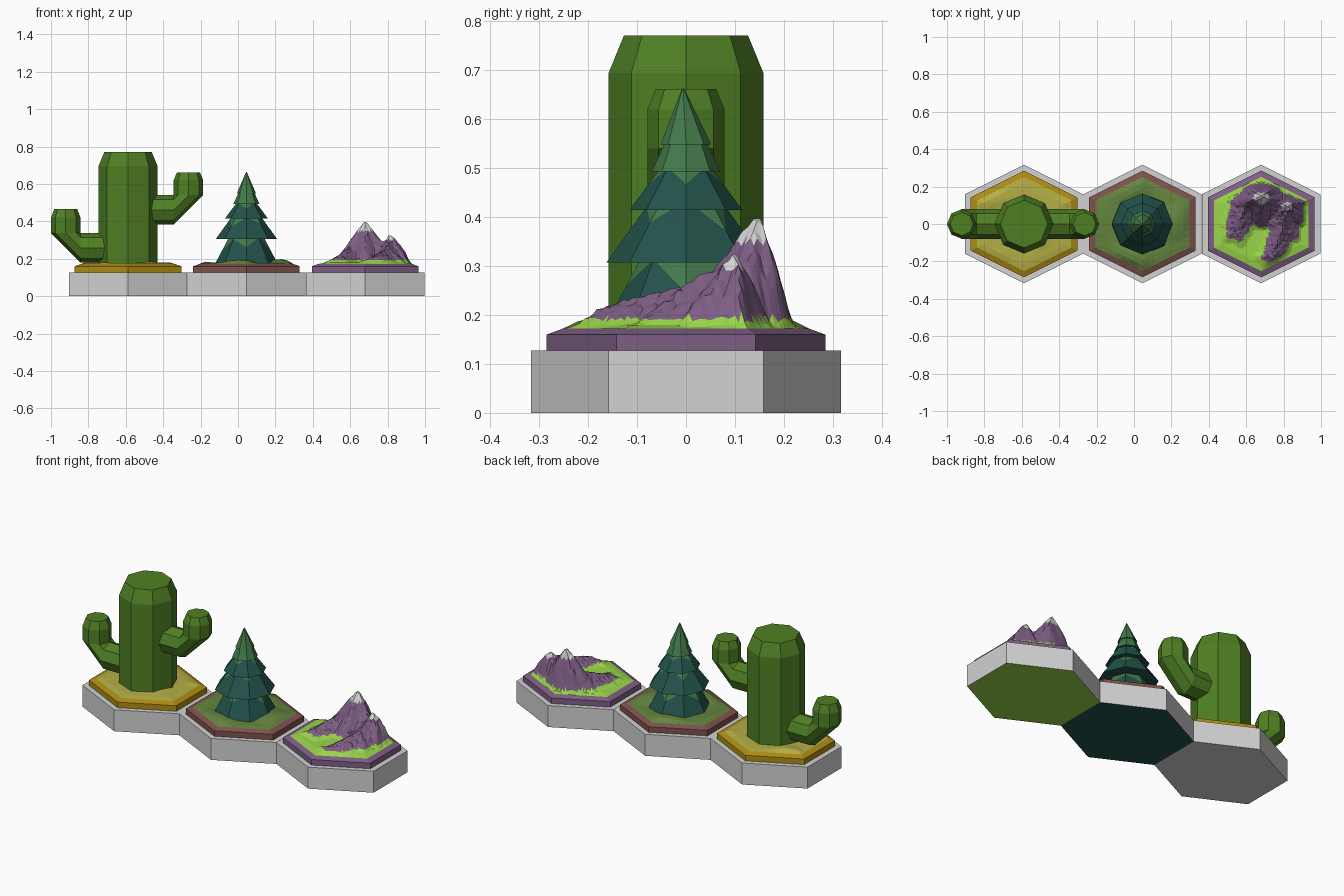
import bpy, bmesh, math, random
from mathutils import Vector

if "Cube" in bpy.data.objects:
    bpy.data.objects.remove(bpy.data.objects["Cube"])

random.seed(4)


def mat(name, hexa):
    lin = lambda v: v / 12.92 if v < 0.04045 else ((v + 0.055) / 1.055) ** 2.4
    m = bpy.data.materials.new(name)
    m.diffuse_color = [lin(int(hexa[i:i + 2], 16) / 255) for i in (0, 2, 4)] + [1]
    m.use_nodes = True
    m.node_tree.nodes["Principled BSDF"].inputs["Base Color"].default_value = m.diffuse_color
    return m


STONE = mat("pale stone and snow", "D2D2D2")
SAND, MUSTARD = mat("sand", "B4AE45"), mat("mustard", "AD8C12")
MOSS, BROWN = mat("moss", "64843F"), mat("brown", "7E524C")
LIME, PURPLE = mat("lime grass", "9AD64A"), mat("purple rock", "7E5E85")
CACTUS = mat("cactus green", "4F8024")
LEAF, TEAL = mat("leaf green", "42794A"), mat("dark teal", "22524A")


def finish(bm, name, mats, rule=None):
    bmesh.ops.recalc_face_normals(bm, faces=bm.faces)
    if rule:
        for f in bm.faces:
            f.material_index = rule(f)
    me = bpy.data.meshes.new(name)
    bm.to_mesh(me)
    bm.free()
    for m in mats:
        me.materials.append(m)
    ob = bpy.data.objects.new(name, me)
    bpy.context.collection.objects.link(ob)
    return ob


def loft(name, rings, mats, rule=None):
    """Skin a stack of equal-sized rings and cap both ends."""
    bm = bmesh.new()
    vs = [[bm.verts.new(p) for p in r] for r in rings]
    n = len(vs[0])
    for a, b in zip(vs, vs[1:]):
        for i in range(n):
            j = (i + 1) % n
            bm.faces.new((a[i], a[j], b[j], b[i]))
    bm.faces.new(vs[0][::-1])
    bm.faces.new(vs[-1])
    return finish(bm, name, mats, rule)


def ring(c, r, u=(1, 0, 0), v=(0, 1, 0), n=8):
    c, u, v = Vector(c), Vector(u), Vector(v)
    return [c + r * (math.cos(t) * u + math.sin(t) * v)
            for t in (2 * math.pi * i / n for i in range(n))]


def hexa(cx, r, z):
    return [(cx + r * x, r * y, z) for x, y in
            ((0, 1), (-1, .5), (-1, -.5), (0, -1), (1, -.5), (1, .5))]


def terrain(name, cx, cuts, height, mats, rule=None):
    """Hexagonal ground, finely divided and raised by a height function."""
    R = 0.252
    bm = bmesh.new()
    mid = bm.verts.new((cx, 0, 0))
    vs = [bm.verts.new(p) for p in hexa(cx, R, 0)]
    for i in range(6):
        bm.faces.new((mid, vs[i], vs[(i + 1) % 6]))
    bmesh.ops.subdivide_edges(bm, edges=bm.edges[:], cuts=cuts, use_grid_fill=True)
    for v in bm.verts:
        x, y = v.co.x - cx, v.co.y
        d = max(abs(x), abs(y) + abs(x) / 2) / R
        v.co.z = 0.172 + height(x, y) * min(1, (1 - d) * 6)
    ob = finish(bm, name, mats, rule)
    if ob.data.polygons[0].normal.z < 0:
        ob.data.flip_normals()
    return ob


# Hexagonal stone bases with bevelled rims
XC, XT, XM = -0.588, 0.045, 0.68
for nm, cx, rim, under in (("cactus", XC, MUSTARD, STONE), ("tree", XT, BROWN, TEAL),
                           ("mountain", XM, PURPLE, LIME)):
    loft(nm + "_base", [hexa(cx, .3168, 0), hexa(cx, .3168, .127)], [STONE, under],
         lambda f: int(f.normal.z < -.9))
    loft(nm + "_rim", [hexa(cx, .285, .12), hexa(cx, .285, .16), hexa(cx, .252, .172)], [rim])


# Gently bumpy sand and moss grounds
def bumps(seed):
    return lambda x, y: .006 + .02 * max(0, math.sin(13 * x + seed) * math.sin(15 * y + 2 * seed))


terrain("sand_ground", XC, 7, bumps(1.0), [SAND])
terrain("moss_ground", XT, 7, bumps(2.3), [MOSS])

# Cactus trunk and two bent arms
loft("cactus_trunk", [ring((XC, 0, z), r) for z, r in
                      ((.165, .158), (.695, .158), (.771, .127))], [CACTUS])
for nm, s, xc, ze, zs, zt in (("left", -1, -.921, .337, .42, .465),
                              ("right", 1, -.265, .54, .62, .662)):
    r = .079
    zc, xe = ze - r, xc - s * r
    down, side = (0, 0, -1), (s, 0, 0)
    loft(nm + "_cactus_arm", [ring((XC + s * .08, 0, zc), r, down), ring((xe, 0, zc), r, down),
                              ring((xc, 0, ze), r, side), ring((xc, 0, zs), r, side),
                              ring((xc, 0, zt), r * .78, side)], [CACTUS])

# Pine tree: stacked cones, the lower ones with zigzag dark skirts
for k, (z0, r0, z1, r1, dark) in enumerate((
        (.172, .168, .33, .085, 1), (.307, .163, .45, .06, 1), (.415, .115, .51, .045, 1),
        (.493, .07, .57, .035, 0), (.548, .052, .663, .002, 0))):
    rings = [ring((XT, 0, z0), r0)]
    if dark:
        mid = []
        for i, (a, b) in enumerate(zip(rings[0], ring((XT, 0, z1), r1))):
            mid.append(a.lerp(b, (.85 if (i + k) % 2 else .5) + random.uniform(-.08, .08)))
        rings.append(mid)
    rings.append(ring((XT, -.006 * (k == 4), z1), r1))
    mid_z = z0 + .55 * (z1 - z0)
    loft("pine_tier_%d" % (k + 1), rings, [LEAF, TEAL],
         lambda f: int(f.normal.z < -.9 or (dark and f.calc_center_median().z < mid_z)))

# Mountain: highest of several ridges (x, y, height to x, y, height, half width)
RIDGES = ((0, .147, .23, 0, .146, .23, .15),
          (.136, .10, .152, .135, .10, .152, .125),
          (0, .125, .12, .136, .10, .12, .11),
          (-.08, .10, .09, -.13, -.03, .04, .09),
          (-.08, .10, .09, 0, .13, .12, .1),
          (.136, .08, .125, .12, 0, .085, .11),
          (.12, 0, .085, .06, -.18, .035, .09),
          (0, .11, .12, -.03, .05, .05, .07))


def mountain(x, y):
    best = 0
    for x0, y0, h0, x1, y1, h1, w in RIDGES:
        dx, dy = x1 - x0, y1 - y0
        t = ((x - x0) * dx + (y - y0) * dy) / (dx * dx + dy * dy)
        t = min(1, max(0, t))
        ox, oy = x - x0 - t * dx, y - y0 - t * dy
        if oy > 0:
            oy *= 1.8          # steeper back slope
        ang = math.atan2(oy, ox)
        d = math.hypot(ox, oy) * (1 + .14 * math.sin(5 * ang + 20 * x0))
        best = max(best, (h0 + t * (h1 - h0)) * max(0, 1 - d / w))
    if best > .02:
        best += random.uniform(-.004, .004)
    return best + .008


def rock_rule(f):
    c = f.calc_center_median()
    peak_one = c.z > .35 and c.x < XM + .08
    peak_two = c.z > .297 and c.x > XM + .1
    if peak_one or peak_two:
        return 2
    return int(c.z > .193)


terrain("mountain_ground", XM, 19, mountain, [LIME, PURPLE, STONE], rock_rule)
